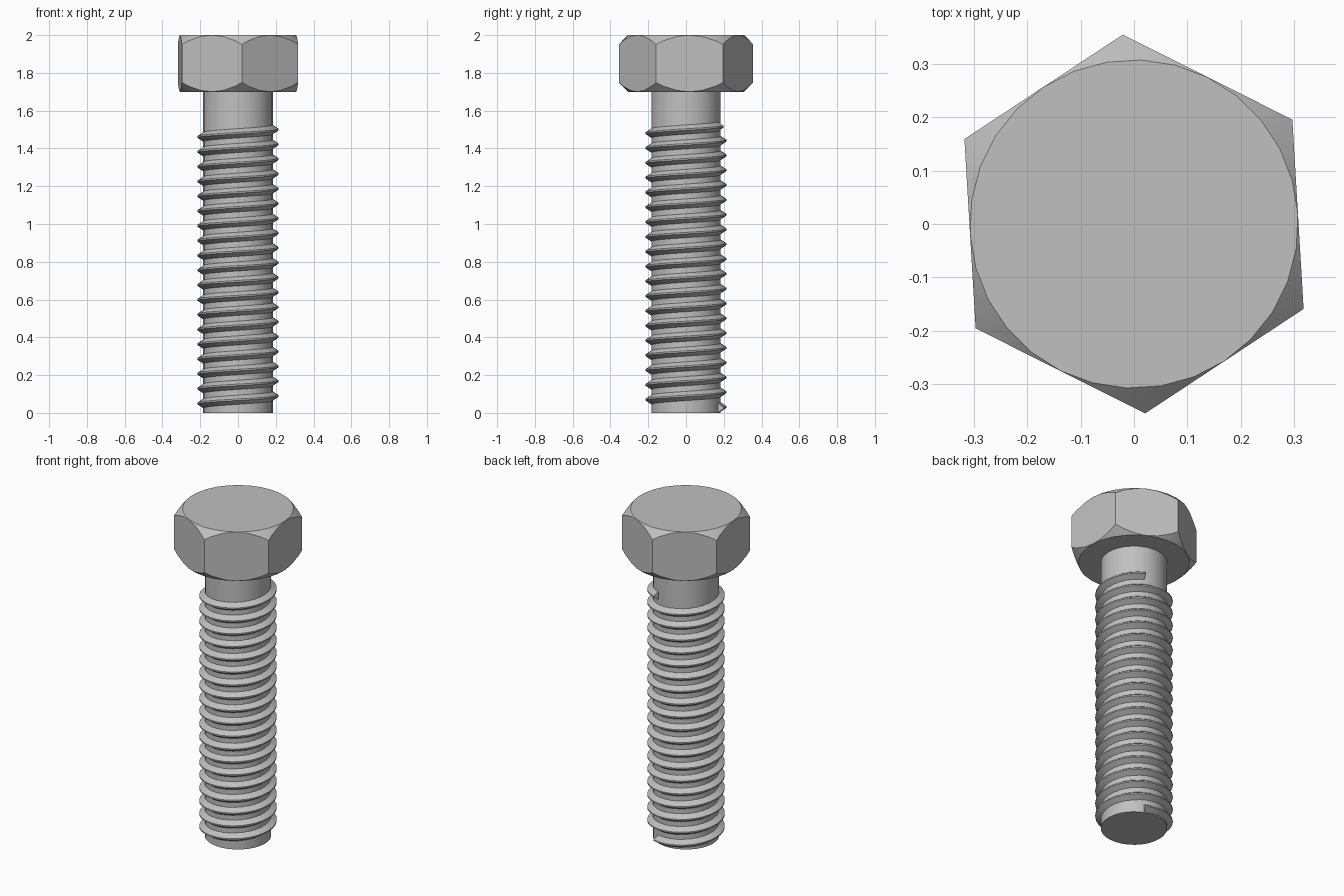
import bpy, bmesh, math
from mathutils import Vector

cube = bpy.data.objects.get("Cube")
if cube:
    bpy.data.objects.remove(cube, do_unlink=True)

steel = bpy.data.materials.new("grey steel")
steel.use_nodes = True
colour = (0.53, 0.53, 0.53, 1)
steel.diffuse_color = colour
steel.node_tree.nodes["Principled BSDF"].inputs["Base Color"].default_value = colour

SIDES = 30
SHANK_R, CREST_R = 0.184, 0.215
HEAD_BOTTOM, HEAD_TOP = 1.70, 2.0
CORNER_R, CHAMFER_R = 0.356, 0.308
CORNER_ANGLE = math.radians(93.4)


def polar(radius, angle, z):
    return Vector((radius * math.cos(angle), radius * math.sin(angle), z))


def finish(bm, name, smooth_angle):
    bmesh.ops.recalc_face_normals(bm, faces=bm.faces[:])
    mesh = bpy.data.meshes.new(name)
    bm.to_mesh(mesh)
    bm.free()
    mesh.materials.append(steel)
    obj = bpy.data.objects.new(name, mesh)
    bpy.context.collection.objects.link(obj)
    bpy.ops.object.select_all(action='DESELECT')
    obj.select_set(True)
    bpy.context.view_layer.objects.active = obj
    if smooth_angle:
        bpy.ops.object.shade_smooth_by_angle(angle=math.radians(smooth_angle))
    return obj


def prism(bm, radius, bottom, top, sides, turn):
    rings = [[bm.verts.new(polar(radius, turn + math.tau * i / sides, z))
              for i in range(sides)] for z in (bottom, top)]
    for ring in rings:
        bm.faces.new(ring)
    for i in range(sides):
        j = (i + 1) % sides
        bm.faces.new((rings[0][i], rings[0][j], rings[1][j], rings[1][i]))


# Hexagonal head: corners trimmed by a 45 degree faceted cone at both ends
bm = bmesh.new()
prism(bm, CORNER_R, HEAD_BOTTOM, HEAD_TOP, 6, CORNER_ANGLE)
apothem = CHAMFER_R * math.cos(math.pi / SIDES)
for z, up in ((HEAD_TOP, 1), (HEAD_BOTTOM, -1)):
    for i in range(SIDES):
        angle = CORNER_ANGLE + math.tau * i / SIDES
        bmesh.ops.bisect_plane(
            bm, geom=bm.verts[:] + bm.edges[:] + bm.faces[:],
            plane_co=polar(apothem, angle, z), plane_no=polar(1, angle, up),
            clear_outer=True)
        # Close the cut by rebuilding the convex solid
        bmesh.ops.delete(bm, geom=bm.edges[:], context='EDGES_FACES')
        bmesh.ops.remove_doubles(bm, verts=bm.verts[:], dist=0.0002)
        bmesh.ops.convex_hull(bm, input=bm.verts[:])
        bmesh.ops.dissolve_limit(bm, angle_limit=math.radians(1),
                                 verts=bm.verts[:], edges=bm.edges[:])
finish(bm, "hex_head", 20)

# Plain cylindrical shank
bm = bmesh.new()
prism(bm, SHANK_R, 0, HEAD_BOTTOM, SIDES, 0)
finish(bm, "shank", 30)

# Right-handed thread: a truncated ridge swept along a helix
START, END, TURNS = 0.026, 1.515, 19
START_ANGLE = math.radians(68)
HALF_ROOT, HALF_CREST = 0.027, 0.004
profile = [(SHANK_R - 0.004, -HALF_ROOT), (CREST_R, -HALF_CREST),
           (CREST_R, HALF_CREST), (SHANK_R - 0.004, HALF_ROOT)]
bm = bmesh.new()
steps = TURNS * SIDES
sections = []
for s in range(steps + 1):
    angle = START_ANGLE + math.tau * s / SIDES
    height = START + (END - START) * s / steps
    sections.append([bm.verts.new(polar(r, angle, max(0, height + dz)))
                     for r, dz in profile])
for a, b in zip(sections, sections[1:]):
    for i in range(len(profile)):
        j = (i + 1) % len(profile)
        bm.faces.new((a[i], b[i], b[j], a[j]))
bm.faces.new(sections[0])
bm.faces.new(sections[-1])
finish(bm, "thread", 30)
